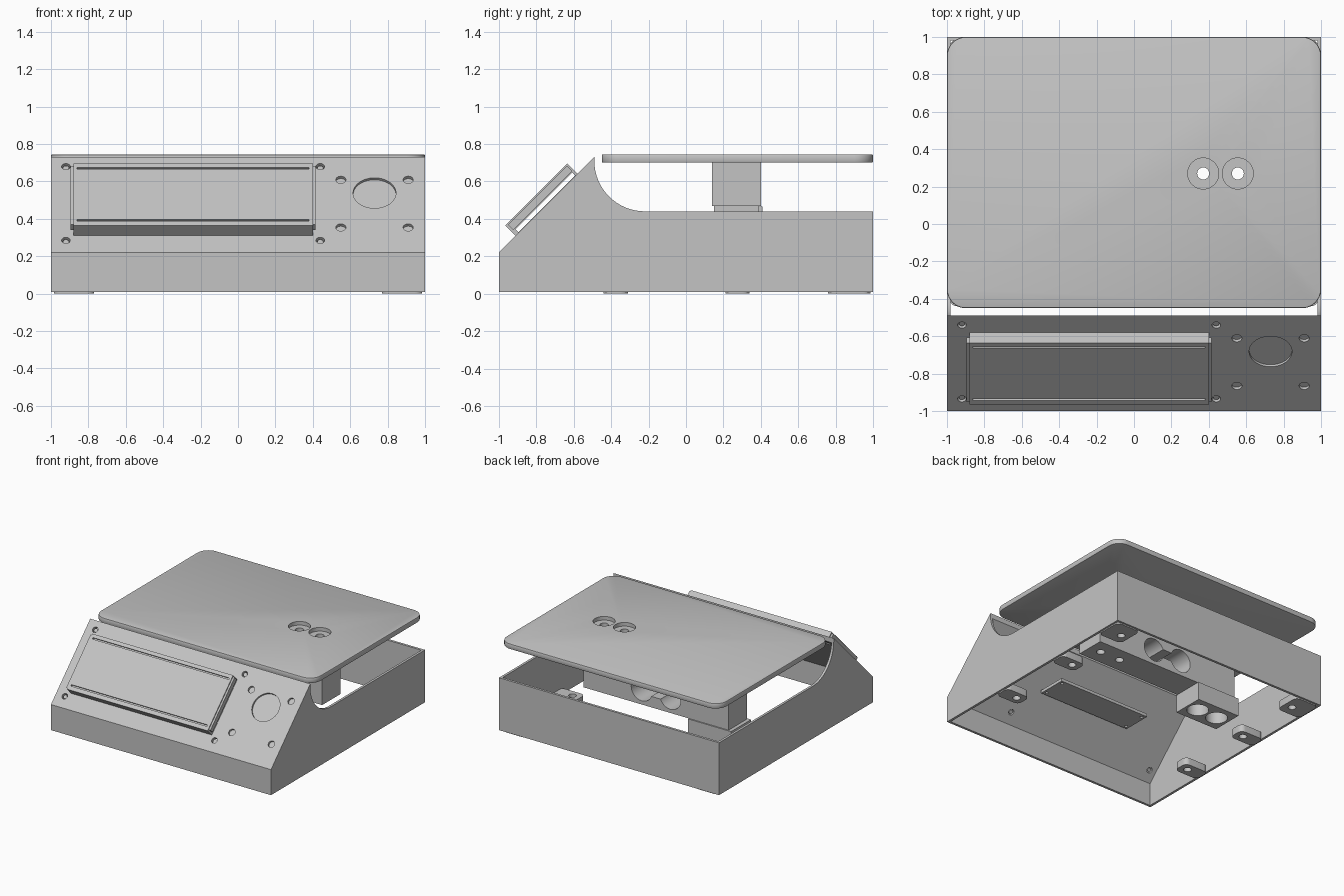
import bpy, bmesh, math
from mathutils import Matrix, Vector

cube = bpy.data.objects.get("Cube")
if cube:
    bpy.data.objects.remove(cube, do_unlink=True)

grey = bpy.data.materials.new("light_grey")
grey.use_nodes = True
grey.diffuse_color = (0.55, 0.55, 0.55, 1)
grey.node_tree.nodes["Principled BSDF"].inputs["Base Color"].default_value = (0.55, 0.55, 0.55, 1)

# Local frame of the sloped panel: x across, y up the slope, z outward
SLOPE = Matrix.Translation((0, -1, 0.22)) @ Matrix.Rotation(math.radians(45), 4, "X")
FLAT = Matrix.Identity(4)


def finish(name, bm, frame=FLAT):
    bmesh.ops.transform(bm, matrix=frame, verts=bm.verts)
    bmesh.ops.recalc_face_normals(bm, faces=bm.faces)
    mesh = bpy.data.meshes.new(name)
    bm.to_mesh(mesh)
    bm.free()
    mesh.materials.append(grey)
    ob = bpy.data.objects.new(name, mesh)
    bpy.context.collection.objects.link(ob)
    return ob


def box(name, x, y, z, frame=FLAT, corner=0):
    """Box from ranges; corner rounds its upright edges."""
    bm = bmesh.new()
    bmesh.ops.create_cube(bm, size=1)
    for v in bm.verts:
        v.co = Vector(r[0] + (c + 0.5) * (r[1] - r[0]) for r, c in zip((x, y, z), v.co))
    if corner:
        upright = [e for e in bm.edges if abs(e.verts[0].co.z - e.verts[1].co.z) > 1e-5]
        bmesh.ops.bevel(bm, geom=upright, offset=corner, segments=8, affect="EDGES", profile=0.5)
    return finish(name, bm, frame)


def cylinder(name, x, y, z, radius, frame=FLAT, turn=FLAT):
    bm = bmesh.new()
    bmesh.ops.create_cone(bm, cap_ends=True, segments=32, radius1=radius, radius2=radius,
                          depth=z[1] - z[0])
    place = Matrix.Translation((x, y, (z[0] + z[1]) / 2))
    return finish(name, bm, frame @ place @ turn)


def prism(name, profile, half):
    """Extrude a side profile (y, z) across x."""
    bm = bmesh.new()
    face = bm.faces.new([bm.verts.new((-half, y, z)) for y, z in profile])
    ext = bmesh.ops.extrude_face_region(bm, geom=[face])
    moved = [v for v in ext["geom"] if isinstance(v, bmesh.types.BMVert)]
    bmesh.ops.translate(bm, vec=(2 * half, 0, 0), verts=moved)
    return finish(name, bm)


def cut(target, *cutters):
    for c in cutters:
        mod = target.modifiers.new("cut", "BOOLEAN")
        mod.operation, mod.solver, mod.object = "DIFFERENCE", "EXACT", c
        bpy.context.view_layer.objects.active = target
        bpy.ops.object.modifier_apply(modifier=mod.name)
        bpy.data.objects.remove(c, do_unlink=True)


# Housing: wedge-fronted shell, open above and below
arc = [(-0.22 - 0.27 * math.sin(a), 0.71 - 0.27 * math.cos(a))
       for a in (math.radians(90) * i / 16 for i in range(17))]
housing = prism("housing", [(-1, 0.01), (1, 0.01), (1, 0.44)] + arc + [(-0.49, 0.73), (-1, 0.22)], 1)
cavity = prism("cavity", [(-0.98, -0.1), (0.98, -0.1), (0.98, 1), (-0.178, 1), (-0.98, 0.198)], 0.98)
cut(housing, cavity)

# Recessed sensor circle, its screw holes and the display screw holes
cut(housing, cylinder("sensor_cutter", 0.73, 0.45, (-0.015, 0.1), 0.115, SLOPE))
for x in (0.55, 0.91):
    for y in (0.19, 0.55):
        cut(housing, cylinder("hole_cutter", x, y, (-0.018, 0.1), 0.027, SLOPE))
for x in (-0.92, 0.44):
    for y in (0.092, 0.65):
        cut(housing, cylinder("screw_cutter", x, y, (-0.1, 0.1), 0.023, SLOPE))
        cylinder("display_screw", x, y, (-0.025, -0.01), 0.016, SLOPE)

# Display bezel with a slot right through its sides and two face grooves
bezel = box("display_bezel", (-0.88, 0.40), (0.127, 0.594), (-0.005, 0.078), SLOPE)
cut(bezel, box("slot_cutter", (-2, 2), (0.15, 0.58), (0.003, 0.026), SLOPE))
for y in (0.165, 0.56):
    cut(bezel, box("groove_cutter", (-0.86, 0.38), (y - 0.006, y + 0.006), (0.066, 0.2), SLOPE))
for x in (-0.895, 0.40):
    box("bezel_side_lip", (x, x + 0.015), (0.14, 0.585), (0.03, 0.07), SLOPE)

# Weighing plate with rounded corners and a softened rim
plate = box("weighing_plate", (-1, 1), (-0.45, 1), (0.70, 0.745), corner=0.1)
rim = plate.modifiers.new("rim", "BEVEL")
rim.width, rim.segments, rim.limit_method, rim.angle_limit = 0.008, 2, "ANGLE", math.radians(60)
bpy.context.view_layer.objects.active = plate
bpy.ops.object.modifier_apply(modifier="rim")

# Load cell bar, the riser under the plate and the support block
riser = box("plate_riser", (0.29, 0.67), (0.14, 0.40), (0.47, 0.70))
bar = box("load_cell", (-0.66, 0.66), (0.15, 0.39), (0.22, 0.47))
block = box("support_block", (-0.69, -0.30), (0.14, 0.40), (0.07, 0.22))
across = Matrix.Rotation(math.radians(90), 4, "X")
for x in (-0.13, 0.13):
    cut(bar, cylinder("eye_cutter", x, 0.27, (0.145, 0.545), 0.095, turn=Matrix.Translation((0, 0, 0)) @ across))
cut(bar, box("neck_cutter", (-0.13, 0.13), (0, 0.5), (0.31, 0.38)))
box("cell_cable", (0.5, 0.62), (0.39, 0.41), (0.44, 0.465))

# Screw holes: plate counterbores above, block counterbores below
for x in (0.37, 0.555):
    cut(plate, cylinder("bore_cutter", x, 0.27, (0.715, 0.9), 0.083))
    for part in (plate, riser, bar):
        cut(part, cylinder("through_cutter", x, 0.27, (-0.1, 1), 0.032))
    cut(block, cylinder("bore_cutter", -x - 0.03, 0.27, (0, 0.17), 0.083))

# Circuit board inside the wedge
board = box("circuit_board", (-0.54, 0.30), (-0.73, -0.49), (0.40, 0.425))
for x in (-0.51, 0.27):
    for y in (-0.70, -0.52):
        cut(board, cylinder("board_cutter", x, y, (0.3, 0.5), 0.012))

# Screw tabs along both long walls
for side in (-1, 1):
    for y0, y1, hole in ((-0.44, -0.31, -0.375), (0.21, 0.34, 0.275), (0.76, 0.985, 0.85)):
        xs = sorted((side * 0.985, side * 0.77))
        tab = box("foot_tab", xs, (y0, y1), (0, 0.06), corner=0.04)
        cut(tab, cylinder("tab_cutter", side * 0.84, hole, (-0.1, 0.2), 0.03))

# Smooth the curved faces while keeping edges crisp
bpy.ops.object.select_all(action="DESELECT")
for ob in bpy.context.collection.objects:
    if ob.type == "MESH" and grey.name in ob.data.materials:
        ob.select_set(True)
        bpy.context.view_layer.objects.active = ob
bpy.ops.object.shade_smooth_by_angle(angle=math.radians(30))
